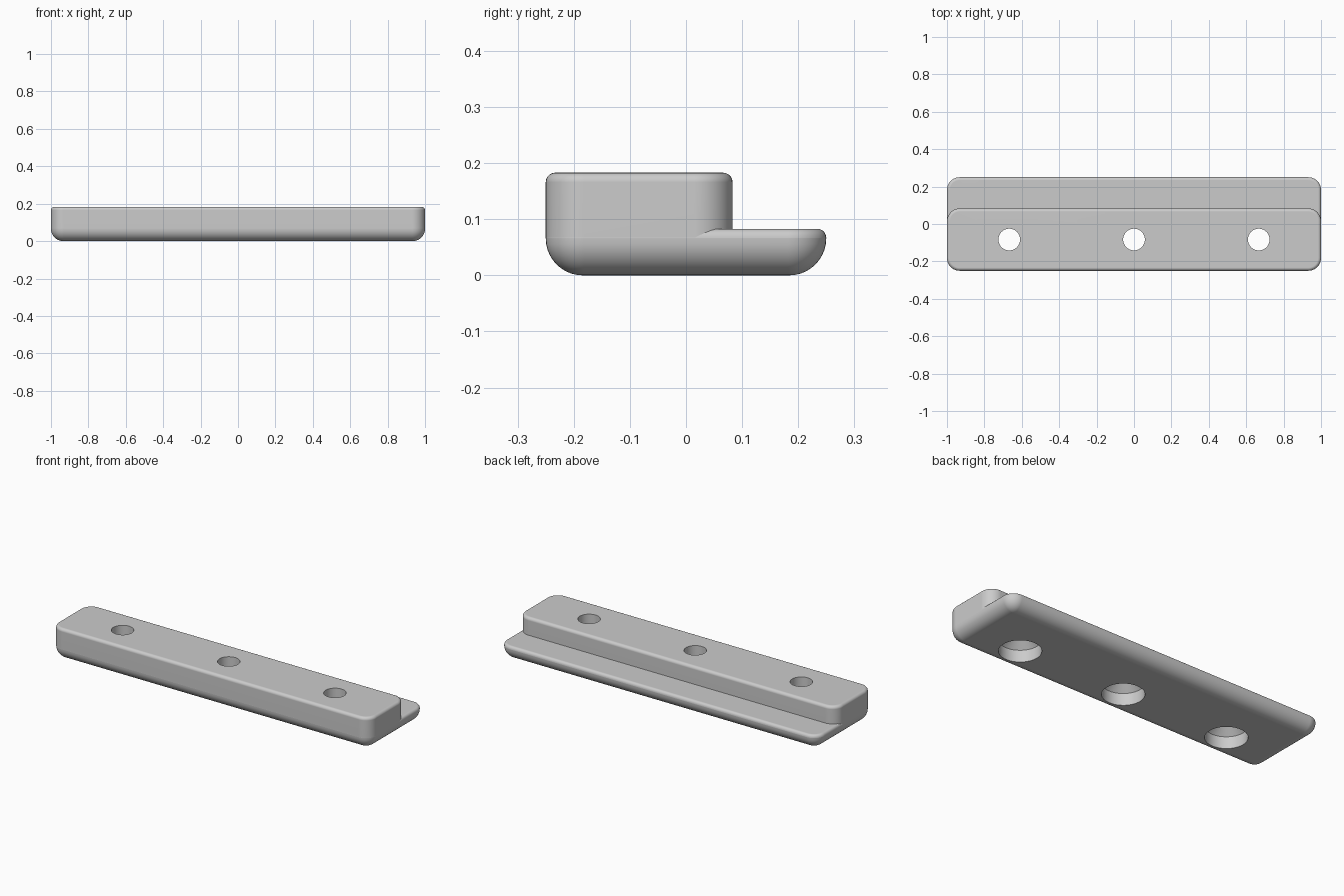
import bpy, bmesh
from math import sin, cos, pi

if "Cube" in bpy.data.objects:
    bpy.data.objects.remove(bpy.data.objects["Cube"], do_unlink=True)

grey = bpy.data.materials.new("light grey")
grey.use_nodes = True
grey.diffuse_color = (0.6, 0.6, 0.6, 1)
grey.node_tree.nodes["Principled BSDF"].inputs["Base Color"].default_value = (0.6, 0.6, 0.6, 1)

CORNER, TOP_FILLET = 0.067, 0.017
PLATE_TOP, BLOCK_TOP = 0.083, 0.183


def loft(name, rings):
    """Skin a stack of rings and cap both ends."""
    bm = bmesh.new()
    loops = [[bm.verts.new(p) for p in ring] for ring in rings]
    n = len(loops[0])
    for a, b in zip(loops, loops[1:]):
        for i in range(n):
            j = (i + 1) % n
            bm.faces.new((a[i], a[j], b[j], b[i]))
    bm.faces.new(loops[0][::-1])
    bm.faces.new(loops[-1])
    bmesh.ops.recalc_face_normals(bm, faces=bm.faces)
    mesh = bpy.data.meshes.new(name)
    bm.to_mesh(mesh)
    bm.free()
    mesh.materials.append(grey)
    obj = bpy.data.objects.new(name, mesh)
    bpy.context.collection.objects.link(obj)
    return obj


def rounded_rect(y0, y1, inset, z, steps=10):
    """Rounded rectangle outline, shrunk by inset."""
    r = max(CORNER + 0.001 - inset, 0.001)
    cx, cy, hy = 1 - inset - r, (y0 + y1) / 2, (y1 - y0) / 2 - inset - r
    ring = []
    for k, (sx, sy) in enumerate(((1, 1), (-1, 1), (-1, -1), (1, -1))):
        for s in range(steps + 1):
            a = (k + s / steps) * pi / 2
            ring.append((sx * cx + r * cos(a), cy + sy * hy + r * sin(a), z))
    return ring


def fillet(radius, z, up, steps):
    """(inset, z) pairs for a quarter round, starting at the lower end."""
    pairs = []
    for s in range(steps + 1):
        a = s / steps * pi / 2
        if up:
            pairs.append((radius * (1 - cos(a)), z - radius + radius * sin(a)))
        else:
            pairs.append((radius * (1 - sin(a)), z + radius * (1 - cos(a))))
    return pairs


def slab(name, y0, y1, profile):
    return loft(name, [rounded_rect(y0, y1, i, z) for i, z in profile])


# Base plate with a large lower round, and the raised block on its front part
plate_profile = fillet(CORNER - 0.001, 0, False, 10) + fillet(TOP_FILLET - 0.001, PLATE_TOP, True, 5)
base_plate = slab("base_plate", -0.25, 0.25, plate_profile)
block_profile = [(0, CORNER)] + fillet(TOP_FILLET, BLOCK_TOP, True, 5)
raised_block = slab("raised_block", -0.25, 0.083, block_profile)

# Screw holes: wide bore below, cone, then narrow bore to the top
hole_profile = [(0.108, -0.1), (0.108, 0.067), (0.058, 0.117), (0.058, 0.3)]
cutters = []
for x in (-0.667, 0, 0.667):
    rings = [[(x + r * cos(a * pi / 24), -0.083 + r * sin(a * pi / 24), z)
              for a in range(48)] for r, z in hole_profile]
    cutter = loft("hole_cutter", rings)
    cutter.hide_render = True
    cutters.append(cutter)

for obj in (base_plate, raised_block):
    bpy.ops.object.select_all(action='DESELECT')
    obj.select_set(True)
    bpy.context.view_layer.objects.active = obj
    for cutter in cutters:
        mod = obj.modifiers.new("screw_hole", 'BOOLEAN')
        mod.operation = 'DIFFERENCE'
        mod.solver = 'EXACT'
        mod.object = cutter
        bpy.ops.object.modifier_apply(modifier=mod.name)
    bpy.ops.object.shade_smooth_by_angle(angle=pi / 6)
    weighted = obj.modifiers.new("even_shading", 'WEIGHTED_NORMAL')
    weighted.keep_sharp = True

for cutter in cutters:
    bpy.data.objects.remove(cutter, do_unlink=True)
